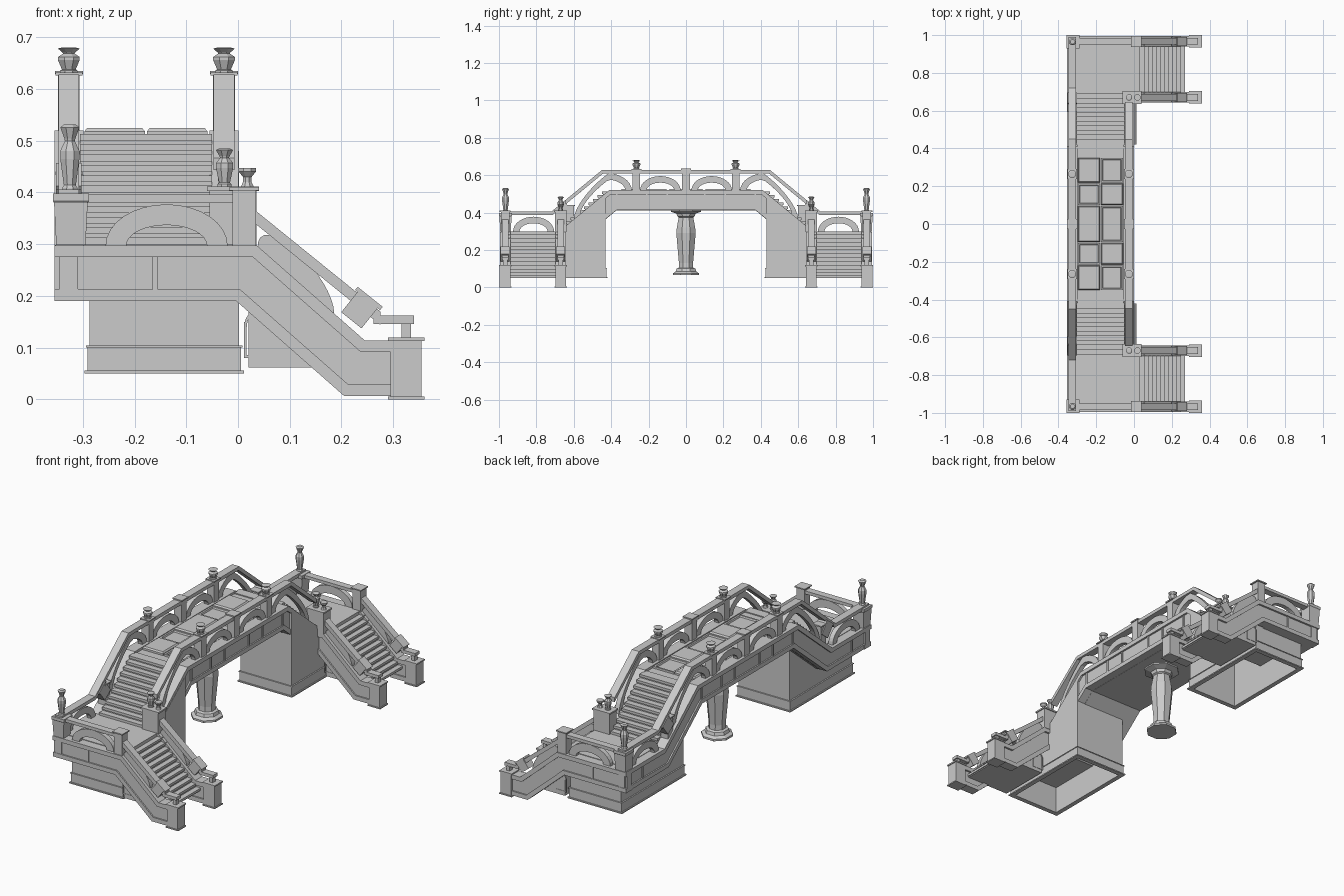
import bpy, bmesh
from math import sin, cos, pi, hypot
from mathutils import Vector

if "Cube" in bpy.data.objects:
    bpy.data.objects.remove(bpy.data.objects["Cube"])


def finish(name, bm, mirror=True):
    bmesh.ops.recalc_face_normals(bm, faces=bm.faces)
    me = bpy.data.meshes.new(name)
    bm.to_mesh(me)
    bm.free()
    ob = bpy.data.objects.new(name, me)
    bpy.context.collection.objects.link(ob)
    if mirror:
        m = ob.modifiers.new("both_ends", 'MIRROR')
        m.use_axis = (False, True, False)
    return ob


# extrude a (u, z) outline across v; axis tells which way u runs
def prism(name, pts, v0, v1, axis, mirror=True):
    bm = bmesh.new()
    loops = []
    for v in (v0, v1):
        loops.append([bm.verts.new((u, v, z) if axis == 'X' else (v, u, z)) for u, z in pts])
    a, b = loops
    bm.faces.new(a)
    bm.faces.new(b)
    for i in range(len(a)):
        j = (i + 1) % len(a)
        bm.faces.new((a[i], a[j], b[j], b[i]))
    return finish(name, bm, mirror)


def box(name, x0, x1, y0, y1, z0, z1, mirror=True):
    return prism(name, [(x0, z0), (x1, z0), (x1, z1), (x0, z1)], y0, y1, 'X', mirror)


# turned part with few sides
def lathe(name, prof, x, y, sides=8, mirror=True):
    bm = bmesh.new()
    rings = [[bm.verts.new((x + r * cos(2 * pi * (i + .5) / sides),
                            y + r * sin(2 * pi * (i + .5) / sides), z)) for i in range(sides)]
             for r, z in prof]
    bm.faces.new(rings[0])
    bm.faces.new(rings[-1])
    for a, b in zip(rings, rings[1:]):
        for i in range(sides):
            j = (i + 1) % sides
            bm.faces.new((a[i], a[j], b[j], b[i]))
    return finish(name, bm, mirror)


def offset(path, d):
    n = []
    for (u0, z0), (u1, z1) in zip(path, path[1:]):
        l = hypot(u1 - u0, z1 - z0)
        n.append(Vector(((z0 - z1) / l, (u1 - u0) / l)))
    out = [(path[0][0], path[0][1] + d / n[0].y)]
    for p, a, b in zip(path[1:-1], n, n[1:]):
        m = (a + b) / (1 + a.dot(b))
        out.append((p[0] + m.x * d, p[1] + m.y * d))
    return out + [(path[-1][0], path[-1][1] + d / n[-1].y)]


# strip that follows a path between two offsets
def band(name, path, lo, hi, v0, v1, axis):
    return prism(name, offset(path, hi) + offset(path, lo)[::-1], v0, v1, axis)


def height(path, u):
    for (a, za), (b, zb) in zip(path, path[1:]):
        if a <= u <= b:
            return za + (zb - za) * (u - a) / (b - a)
    return path[-1][1]


# half-ellipse railing arch standing on a path
def arch(name, path, uc, a, b, v0, v1, axis, w=.035, n=16):
    def arc(a, b):
        return [(uc + a * cos(pi * i / n), height(path, uc + a * cos(pi * i / n)) + b * sin(pi * i / n))
                for i in range(n + 1)]
    inner = arc(a - w, b - w)[::-1] if w else []
    return prism(name, arc(a, b) + inner, v0, v1, axis)


# wall with projecting top and bottom mouldings
def stringer(name, path, c, axis, divs=()):
    band(name + "_wall", path, -.105, 0, c - .018, c + .018, axis)
    band(name + "_top_moulding", path, -.022, 0, c - .028, c + .028, axis)
    band(name + "_bottom_moulding", path, -.107, -.085, c - .025, c + .025, axis)
    for u in divs:
        z = height(path, u)
        prism(name + "_divider", [(u - .005, z - .09), (u + .005, z - .09), (u + .005, z - .02),
              (u - .005, z - .02)], c - .023, c + .023, axis)


def post(name, x, y, w, z0, z1, mirror=True):
    h = w / 2
    box(name, x - h, x + h, y - h, y + h, z0, z1 - .006, mirror)
    h += .006
    box(name + "_cap", x - h, x + h, y - h, y + h, z1 - .006, z1, mirror)


def vase(name, x, y, z, h, r):
    prof = [(.75, 0), (.75, .08), (.6, .12), (.95, .5), (.95, .62), (.5, .76), (.55, .8), (.95, .96), (.6, 1)]
    lathe(name, [(r * a, z + h * t) for a, t in prof], x, y)


# tilted block where a sloping rail ends
def tilt_block(name, u, z, w, h, slope, v0, v1, axis):
    d = Vector((1, -slope)).normalized()
    n = Vector((-d.y, d.x))
    for tag, hh, ww, g in (("", h, w, 0), ("_cap", .004, w + .006, h)):
        c = Vector((u, z)) + n * g
        pts = [c + d * i * ww + n * j * hh for i, j in ((-1, -1), (1, -1), (1, 1), (-1, 1))]
        prism(name + tag, [tuple(p) for p in pts], v0, v1, axis)


L, R = -.327, -.027
main = [(0, .52), (.41, .52), (.68, .298), (.99, .298)]
short = [(0, .52), (.41, .52), (.645, .327)]
side = [(-.355, .297), (.037, .297), (.245, .114), (.295, .114)]
inner = [(-.06, .297)] + side[1:]

# walls and railings along the bridge
for tag, x, path in (("left", L, main), ("right", R, short)):
    stringer(tag + "_bridge", path, x, 'Y', (.1, .21, .37, .85) if tag == "left" else (.1, .21, .37))
    band(tag + "_handrail", path, .09, .108, x - .02, x + .02, 'Y')
    arch(tag + "_rail_arch", path, .137, .108, .075, x - .012, x + .012, 'Y')
    arch(tag + "_bend_arch", path, .445, .155, .095, x - .012, x + .012, 'Y')
    post(tag + "_middle_post", x, 0, .042, .51, .635, False)
    post(tag + "_rail_post", x, .265, .04, .51, .632)
    vase(tag + "_finial", x, .265, .632, .048, .024)
arch("landing_arch", main, .815, .11, .08, L - .012, L + .012, 'Y')
tilt_block("left_rail_block", .645, .405, .03, .034, .8, L - .025, L + .025, 'Y')
post("left_foot_post", L, .62, .04, .33, .44)

# walls and railings of the side stairs
for tag, y, path in (("outer", .967, side), ("inner", .67, inner)):
    stringer(tag + "_stair", path, y, 'X', (-.16,) if tag == "outer" else ())
    band(tag + "_stair_rail", [(.03, .368), (.275, .17)], -.02, 0, y - .018, y + .018, 'X')
    arch(tag + "_stair_arch", side, .112, .074, .058, y - .012, y + .012, 'X', 0)
    tilt_block(tag + "_rail_block", .236, .174, .025, .027, .8, y - .024, y + .024, 'X')
    box(tag + "_rail_end", .262, .34, y - .018, y + .018, .146, .162)
    box(tag + "_rail_foot", .316, .334, y - .012, y + .012, .118, .148)
    box(tag + "_newel", .295, .355, y - .029, y + .029, 0, .115)
    box(tag + "_newel_base", .29, .36, y - .033, y + .033, 0, .006)
    box(tag + "_newel_cap", .29, .36, y - .033, y + .033, .113, .12)
box("landing_handrail", -.3, 0, .949, .985, .38, .396)
arch("landing_front_arch", side, -.138, .118, .08, .955, .979, 'X', .04)
post("landing_post", .012, .967, .046, .295, .41)
lathe("corner_pedestal", [(.04, .298), (.046, .38), (.049, .383), (.049, .398)], -.323, .955 + .01, 4)
vase("corner_urn", -.325, .965, .398, .133, .021)
box("inner_pedestal", -.055, .036, .64, .70, .295, .405)
box("inner_pedestal_cap", -.06, .041, .635, .705, .403, .411)
vase("inner_urn", -.026, .67, .41, .075, .019)
lathe("small_finial", [(.014, .41), (.009, .42), (.009, .43), (.018, .44), (.018, .447)], .018, .67)

# decks and steps
band("bridge_deck", main[:3] + [(.95, .298)], -.108, -.012, -.31, -.045, 'Y')
box("landing_floor", -.31, .03, .68, .95, .24, .3)
N = 11
for i in range(N):
    y, z = .69 - i * .265 / N, .3 + (i + 1) * .22 / N
    box("bridge_step", -.305, -.05, y - .05, y, z - .02, z - .007)
    box("bridge_riser", -.305, -.05, y - .05, y - .006, z - .045, z - .01)
    x, z = .03 + i * .235 / N, .3 - (i + 1) * .225 / N
    box("side_step", x - .01, x + .235 / N + .005, .685, .952, z - .008, z + .004)
    box("side_riser", x - .01, x + .235 / N, .685, .952, .062, z - .006)

# paving slabs, raised or sunk inside a rim
for r, (y0, y1) in enumerate(((-.35, -.22), (-.215, -.1), (-.095, .095), (.1, .215), (.22, .35))):
    for c, x0 in enumerate((-.297, -.176)):
        bm = bmesh.new()
        v = [bm.verts.new(p) for p in ((x0, y0, .5), (x0 + .117, y0, .5), (x0 + .117, y1, .5), (x0, y1, .5))]
        f = bm.faces.new(v)
        top = [g for g in bmesh.ops.extrude_face_region(bm, geom=[f])['geom']]
        bmesh.ops.translate(bm, vec=(0, 0, .018), verts=[g for g in top if isinstance(g, bmesh.types.BMVert)])
        face = [g for g in top if isinstance(g, bmesh.types.BMFace)]
        if (r + c) % 2:
            bmesh.ops.inset_region(bm, faces=face, thickness=.012)
            bmesh.ops.inset_region(bm, faces=face, thickness=.004, depth=-.008)
        else:
            bmesh.ops.inset_region(bm, faces=face, thickness=.008, depth=.007)
        finish("paving_slab", bm, False)

# hollow foundations
side_shape = [(.43, .05), (.935, .05), (.935, .28), (.69, .28), (.43, .48)]
for x in (-.287, -.012):
    prism("foundation_side", side_shape, x, x + .014, 'Y')
box("foundation_inner_end", -.287, .002, .43, .444, .05, .43)
box("foundation_outer_end", -.287, .002, .921, .935, .05, .28)
for z0, z1, g in ((.05, .056, .01), (.056, .1, .004), (.1, .104, .007)):
    for x in (-.287 - g, -.012):
        box("plinth_side", x, x + .014 + g, .43 - g, .935 + g, z0, z1)
    for y in (.43 - g, .921):
        box("plinth_end", -.287 - g, .002 + g, y, y + .014 + g, z0, z1)

# panels under the side stairs
for y in (.683, .949):
    box("stair_panel_frame", .012, .072, y, y + .005, .08, .086)
    for x in (.012, .068):
        box("stair_panel_edge", x, x + .004, y, y + .005, .08, .15)
    arch("stair_panel_arch", [(-1, .14), (1, .14)], .042, .03, .035, y, y + .005, 'X', .005)

# faceted centre column
lathe("centre_column", [(.076, .065), (.076, .075), (.06, .085), (.055, .1), (.042, .105), (.041, .13), (.056, .29),
      (.053, .32), (.042, .375), (.05, .38), (.055, .395), (.088, .405), (.088, .414)], -.177, 0, 8, False)
